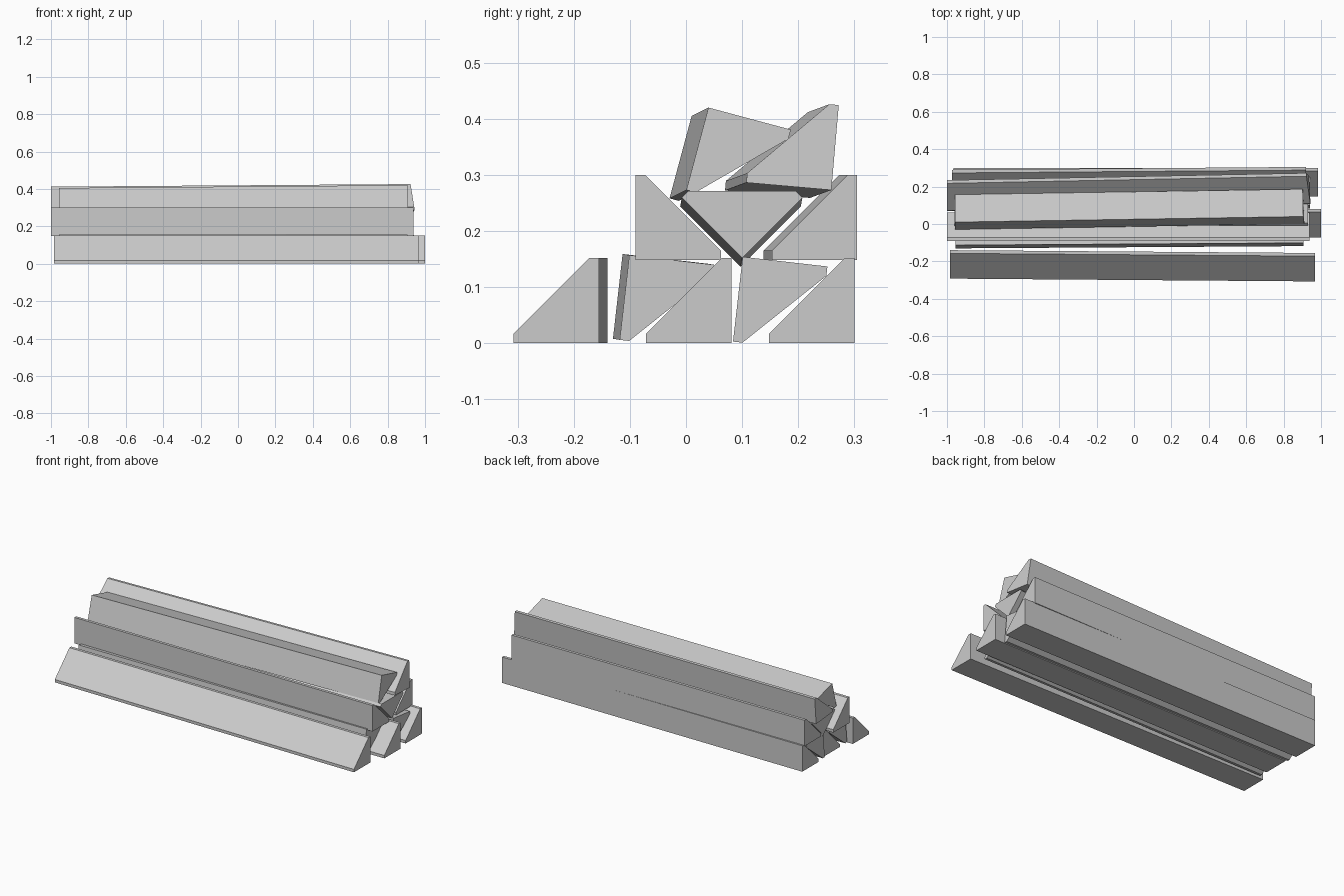
import bpy, bmesh
from math import sin, cos, radians

if "Cube" in bpy.data.objects:
    bpy.data.objects.remove(bpy.data.objects["Cube"])

LEG, CUT = 0.152, 0.017   # leg length and blunt tip of the split-log wedge


def split_log(name, x0, x1, corner, angle, back=(0, 0), slant=(0, 0)):
    """Wedge prism along x. corner = (y, z) of the right angle at the +x end,
    back = offset of the -x end, slant = skew of the +x end face."""
    a = (cos(radians(angle)), sin(radians(angle)))
    b = (-a[1], a[0])
    profile = [(0, 0), (LEG, 0), (LEG, CUT), (CUT, LEG), (0, LEG)]
    bm = bmesh.new()
    rings = []
    for x, off, sl in ((x0, back, (0, 0)), (x1, (0, 0), slant)):
        ring = []
        for u, v in profile:
            y, z = u * a[0] + v * b[0], u * a[1] + v * b[1]
            ring.append(bm.verts.new((x + sl[0] * y + sl[1] * z,
                                      corner[0] + y + off[0],
                                      corner[1] + z + off[1])))
        rings.append(ring)
        bm.faces.new(ring)
    n = len(profile)
    for i in range(n):
        j = (i + 1) % n
        bm.faces.new((rings[0][i], rings[0][j], rings[1][j], rings[1][i]))
    bmesh.ops.recalc_face_normals(bm, faces=bm.faces)
    mesh = bpy.data.meshes.new(name)
    bm.to_mesh(mesh)
    bm.free()
    bpy.context.collection.objects.link(bpy.data.objects.new(name, mesh))


# Bottom row
split_log("bottom_log_front", -0.985, 0.968, (-0.155, 0), 90, (0.015, 0))
split_log("bottom_log_wedged_front", -0.955, 0.905, (-0.101, 0.157), -96.5, (-0.012, 0.002))
split_log("bottom_log_middle", -0.95, 1.0, (0.081, 0), 90)
split_log("bottom_log_wedged_back", -0.96, 0.94, (0.101, 0.154), -96.5)
split_log("bottom_log_back", -0.965, 0.985, (0.30, 0), 90)

# Middle row
split_log("middle_log_front", -1.0, 0.937, (-0.09, 0.148), 0)
split_log("middle_log_wedged", -0.96, 0.93, (0.10, 0.152), 45, (-0.003, -0.016))
split_log("middle_log_back", -0.973, 0.92, (0.305, 0.148), 90, (-0.015, 0))

# Top row
split_log("top_log_front", -0.957, 0.905, (0.04, 0.42), -105, (-0.03, -0.015), (-0.03, -0.03))
split_log("top_log_back", -1.0, 0.935, (0.259, 0.273), 85, (-0.038, -0.014), (-0.067, -0.085))
